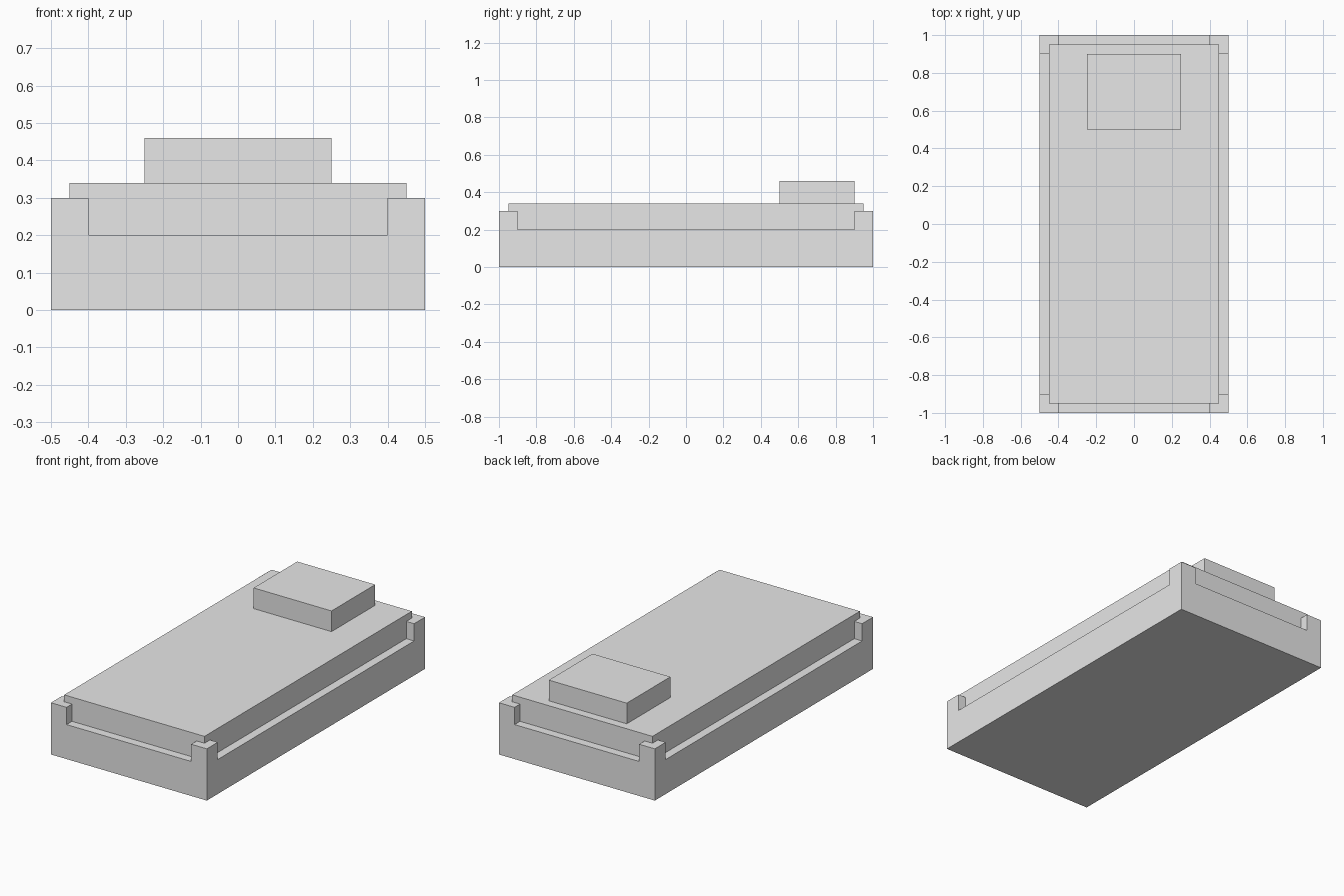
import bpy
import bmesh

default_cube = bpy.data.objects.get("Cube")
if default_cube:
    bpy.data.objects.remove(default_cube, do_unlink=True)

# One plain grey for every part
grey = bpy.data.materials.new("light_grey")
grey.use_nodes = True
colour = (0.8, 0.8, 0.8, 1)
grey.diffuse_color = colour
grey.node_tree.nodes["Principled BSDF"].inputs["Base Color"].default_value = colour


def add_object(name, bm):
    mesh = bpy.data.meshes.new(name)
    bm.to_mesh(mesh)
    bm.free()
    mesh.materials.append(grey)
    obj = bpy.data.objects.new(name, mesh)
    bpy.context.collection.objects.link(obj)
    return obj


def box(name, low, high):
    bm = bmesh.new()
    bmesh.ops.create_cube(bm, size=1)
    for v in bm.verts:
        v.co = [h if c > 0 else l for c, l, h in zip(v.co, low, high)]
    return add_object(name, bm)


# Bed frame: slab whose corner cells are raised into posts
xs, ys = (-0.5, -0.4, 0.4, 0.5), (-1, -0.9, 0.9, 1)
bm = bmesh.new()
grid = [[bm.verts.new((x, y, 0.2)) for x in xs] for y in ys]
cells = {(i, j): bm.faces.new((grid[j][i], grid[j][i + 1],
                               grid[j + 1][i + 1], grid[j + 1][i]))
         for i in range(3) for j in range(3)}
corners = [cells[i, j] for i in (0, 2) for j in (0, 2)]
rim = [e for e in bm.edges if e.is_boundary]

# Outer walls and underside
walls = bmesh.ops.extrude_edge_only(bm, edges=rim)["geom"]
for v in walls:
    if isinstance(v, bmesh.types.BMVert):
        v.co.z = 0
bmesh.ops.holes_fill(bm, edges=[e for e in bm.edges if e.is_boundary])

# Corner posts
for face in corners:
    post = bmesh.ops.extrude_discrete_faces(bm, faces=[face])["faces"][0]
    bmesh.ops.translate(bm, verts=post.verts, vec=(0, 0, 0.1))
bmesh.ops.remove_doubles(bm, verts=bm.verts, dist=0.0001)
bmesh.ops.recalc_face_normals(bm, faces=bm.faces)
add_object("bed_frame", bm)

# Mattress and pillow
box("mattress", (-0.45, -0.95, 0.2), (0.45, 0.95, 0.34))
box("pillow", (-0.25, 0.5, 0.34), (0.25, 0.9, 0.46))
